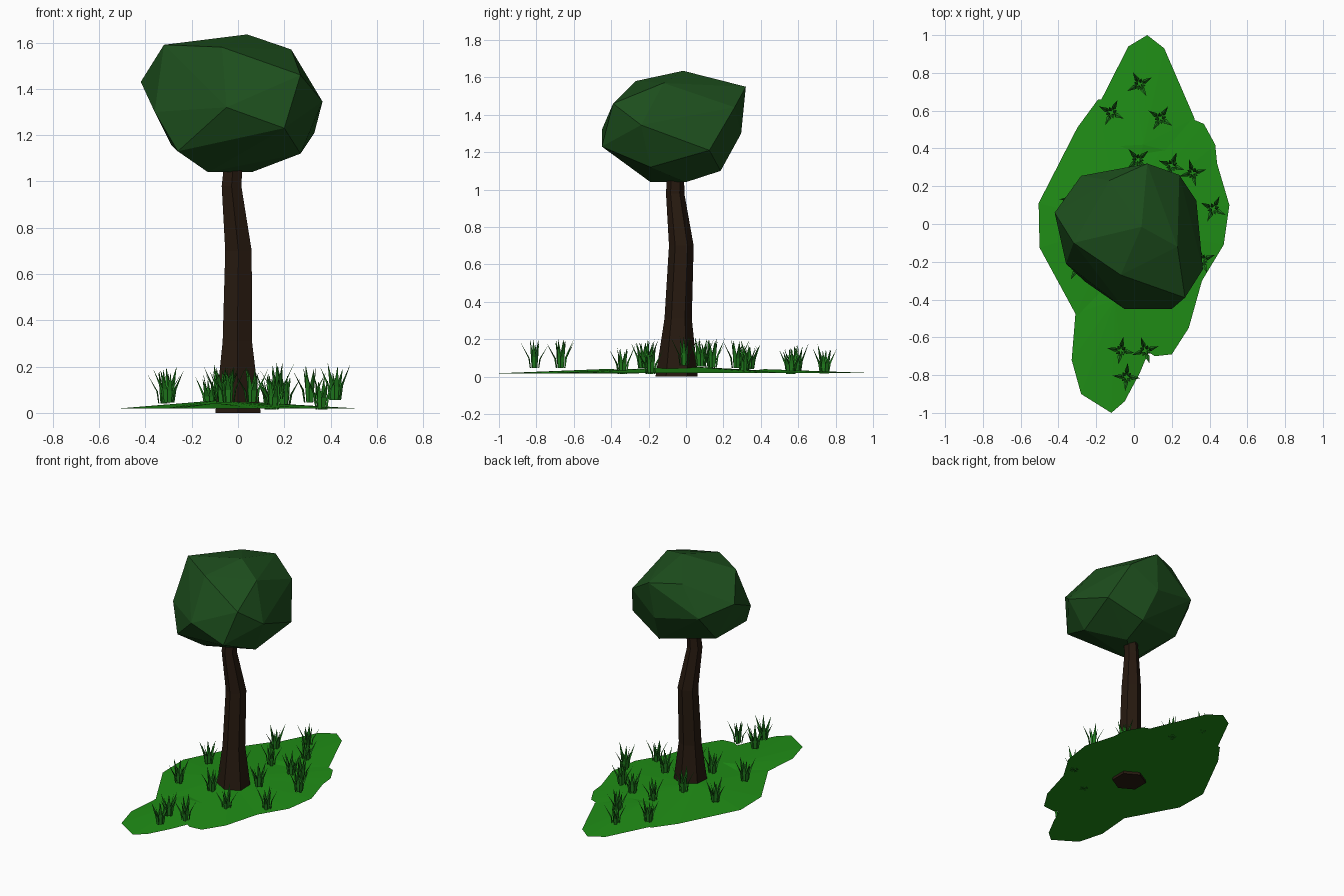
import bpy, bmesh, math, random
from mathutils import Vector

random.seed(4)

def material(name, rgb):
    m = bpy.data.materials.new(name)
    m.diffuse_color = (*rgb, 1)
    return m

LEAF = material("leaf_green", (0.012, 0.075, 0.012))
BARK = material("bark_brown", (0.02, 0.01, 0.005))
TURF = material("turf_green", (0.014, 0.27, 0.008))
BLADE = material("blade_green", (0.014, 0.2, 0.012))

def finish(bm, name, mat):
    bmesh.ops.recalc_face_normals(bm, faces=bm.faces)
    me = bpy.data.meshes.new(name)
    bm.to_mesh(me)
    bm.free()
    me.materials.append(mat)
    ob = bpy.data.objects.new(name, me)
    bpy.context.collection.objects.link(ob)
    return ob

def loft(bm, rings, tip=None):
    rings = [[bm.verts.new(p) for p in r] for r in rings]
    n = len(rings[0])
    for a, b in zip(rings, rings[1:]):
        for i in range(n):
            j = (i + 1) % n
            bm.faces.new((a[i], a[j], b[j], b[i]))
    bm.faces.new(rings[0][::-1])
    if tip is None:
        bm.faces.new(rings[-1])
    else:
        t = bm.verts.new(tip)
        for i in range(n):
            bm.faces.new((rings[-1][i], rings[-1][(i + 1) % n], t))

# Crown: faceted hull through its corner points
crown = [
    (0.04, -0.015, 1.635), (0.07, 0.32, 1.55), (-0.42, 0.06, 1.43),
    (-0.32, -0.10, 1.59), (0.23, -0.12, 1.57), (-0.07, -0.27, 1.58),
    (0.27, -0.39, 1.46), (-0.05, -0.45, 1.32), (0.20, -0.45, 1.23),
    (0.365, -0.24, 1.345), (0.33, 0.125, 1.21), (0.27, -0.19, 1.12),
    (0.24, 0.26, 1.44), (0.04, 0.295, 1.30), (0.08, 0.185, 1.10),
    (-0.13, 0.23, 1.56), (-0.28, 0.255, 1.36), (-0.36, -0.21, 1.30),
    (-0.26, -0.305, 1.13), (-0.29, 0.08, 1.16), (0.06, 0.0, 1.04),
    (-0.13, -0.19, 1.04)]
bm = bmesh.new()
for p in crown:
    bm.verts.new(p)
bmesh.ops.convex_hull(bm, input=bm.verts)
bmesh.ops.dissolve_limit(bm, angle_limit=math.radians(4), verts=bm.verts, edges=bm.edges)
finish(bm, "crown", LEAF)

# Trunk: bent six-sided column, (x, y, z, radius)
trunk = [(0, -0.05, 0, 0.113), (-0.003, -0.042, 0.31, 0.073),
         (0.002, -0.025, 0.70, 0.066), (-0.028, -0.058, 0.98, 0.049),
         (-0.018, -0.055, 1.10, 0.045)]
bm = bmesh.new()
loft(bm, [[(x + r * math.cos(math.radians(60 * i + 30)),
            y + r * math.sin(math.radians(60 * i + 30)), z) for i in range(6)]
          for x, y, z, r in trunk])
finish(bm, "trunk", BARK)

# Ground: overlapping low mounds with flat undersides
def mound(name, outline, peak, z):
    bm = bmesh.new()
    loft(bm, [[(x, y, z) for x, y in outline]], peak)
    finish(bm, name, TURF)

mound("ground_middle", [
    (-0.505, 0.11), (-0.5, -0.125), (-0.31, -0.475), (0.08, -0.68), (0.11, -0.70),
    (0.2, -0.69), (0.29, -0.55), (0.36, -0.3), (0.475, -0.11), (0.505, 0.1),
    (0.44, 0.32), (0.43, 0.42), (0.37, 0.53), (0.25, 0.58), (-0.175, 0.66),
    (-0.19, 0.66), (-0.3, 0.51)], (-0.08, 0.0, 0.055), 0.02)
mound("ground_front", [
    (-0.31, -0.475), (-0.33, -0.72), (-0.28, -0.90), (-0.12, -1.0), (-0.05, -0.94),
    (0.03, -0.79), (0.11, -0.60), (0.18, -0.35), (-0.25, -0.25)],
    (-0.1, -0.4, 0.042), 0.018)
mound("ground_back", [
    (0.07, 1.0), (-0.03, 0.94), (-0.175, 0.655), (-0.3, 0.40), (0.0, 0.25),
    (0.32, 0.35), (0.32, 0.56), (0.16, 0.93)], (0.05, 0.42, 0.04), 0.019)

# Grass: tufts of outward-leaning three-sided blades
def blade(bm, base, lean, height, reach, width):
    out = Vector((math.cos(lean), math.sin(lean), 0))
    side = Vector((-out.y, out.x, 0))
    rings = []
    for t, w in ((0, 0.75), (0.4, 1.0)):
        c = base + out * reach * t * t + Vector((0, 0, height * t))
        rings.append([c + side * width * w, c - out * width * 0.5 * w, c - side * width * w])
    loft(bm, rings, base + out * reach + Vector((0, 0, height)))

tufts = [(-0.04, -0.81, 0.045), (-0.07, -0.67, 0.045), (0.06, -0.67, 0.045),
         (-0.30, -0.23, 0.045), (-0.06, -0.21, 0.045), (0.15, -0.34, 0.015),
         (-0.32, 0.13, 0.04), (0.36, -0.19, 0.015), (0.42, 0.08, 0.055),
         (0.31, 0.27, 0.045), (0.20, 0.31, 0.03), (0.02, 0.34, 0.04),
         (-0.12, 0.59, 0.02), (0.14, 0.56, 0.015), (0.03, 0.74, 0.018),
         (-0.08, 0.14, 0.05), (0.17, -0.01, 0.06)]
for n, (x, y, z) in enumerate(tufts):
    bm = bmesh.new()
    spin = random.uniform(0, math.tau)
    for i in range(8):
        a = spin + i * math.tau / 8
        outer = i % 2 == 0
        start = Vector((x, y, z)) + Vector((math.cos(a), math.sin(a), 0)) * (0.024 if outer else 0.012)
        blade(bm, start, a, random.uniform(0.12, 0.16),
              0.05 if outer else 0.02, 0.012)
    finish(bm, f"grass_tuft_{n + 1}", BLADE)
